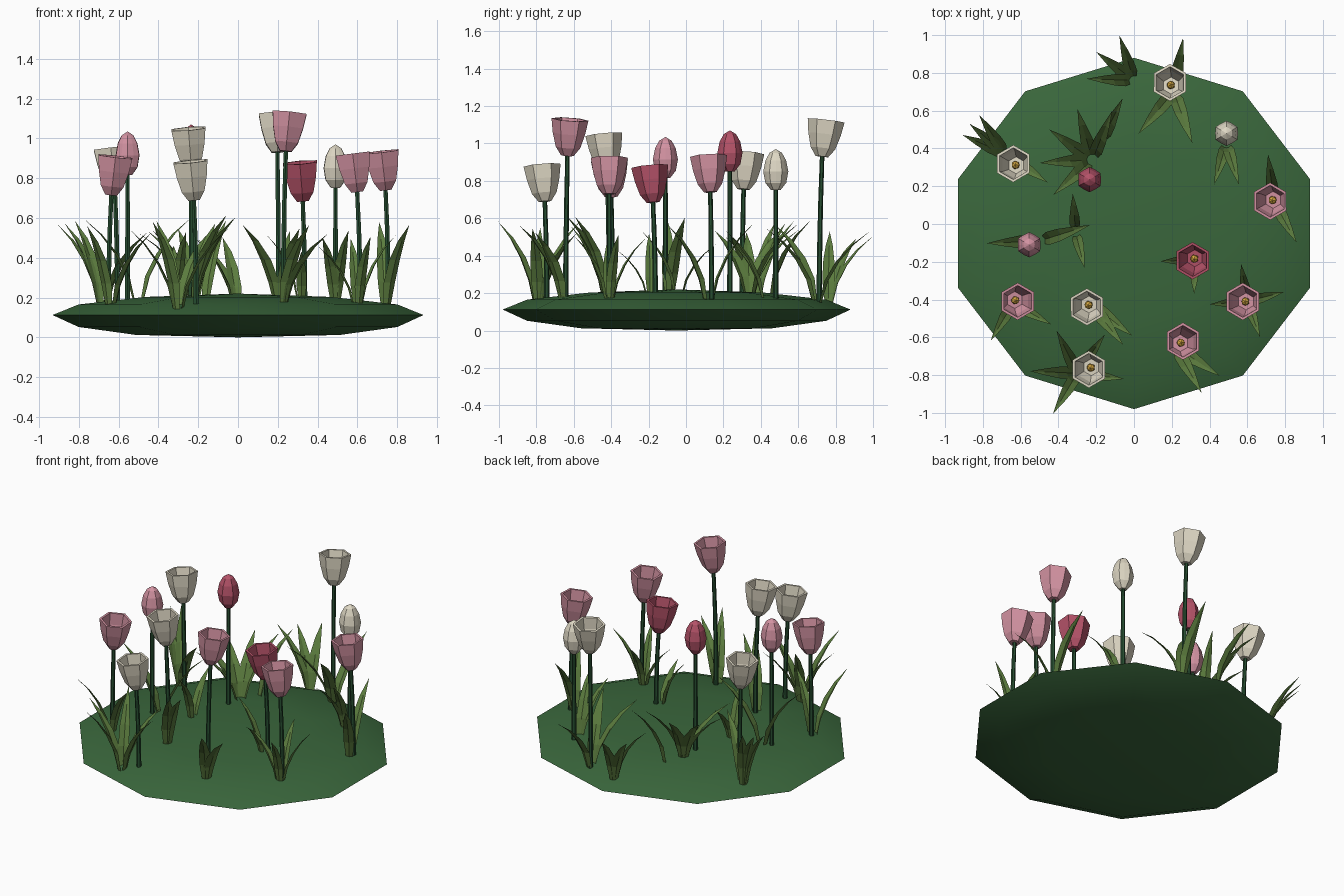
import bpy, bmesh, math, random
from mathutils import Vector

if "Cube" in bpy.data.objects:
    bpy.data.objects.remove(bpy.data.objects["Cube"])

random.seed(4)


def material(name, color):
    m = bpy.data.materials.new(name)
    m.diffuse_color = (*color, 1)
    m.use_nodes = True
    m.node_tree.nodes["Principled BSDF"].inputs["Base Color"].default_value = m.diffuse_color
    return m


GRASS = material("grass green", (0.042, 0.135, 0.045))
STEM = material("stem green", (0.02, 0.075, 0.03))
LEAF = material("leaf olive", (0.105, 0.2, 0.048))
CREAM = material("cream petal", (0.73, 0.68, 0.55))
PINK = material("pink petal", (0.65, 0.29, 0.36))
CRIMSON = material("crimson petal", (0.46, 0.085, 0.14))
YELLOW = material("pollen yellow", (0.65, 0.38, 0.05))


def finish(name, bm, mat):
    me = bpy.data.meshes.new(name)
    bm.to_mesh(me)
    bm.free()
    me.materials.append(mat)
    ob = bpy.data.objects.new(name, me)
    bpy.context.collection.objects.link(ob)
    return ob


def loft(name, rings, mat):
    """Skin a list of rings; a one-point ring closes to a tip."""
    bm = bmesh.new()
    rows = [[bm.verts.new(p) for p in points] for points in rings]
    for a, b in zip(rows, rows[1:]):
        n = max(len(a), len(b))
        for i in range(n):
            j = (i + 1) % n
            quad = [a[i % len(a)], a[j % len(a)], b[j % len(b)], b[i % len(b)]]
            bm.faces.new(list(dict.fromkeys(quad)))
    for row in (rows[0], rows[-1]):
        if len(row) > 2:
            bm.faces.new(row)
    bmesh.ops.recalc_face_normals(bm, faces=bm.faces)
    return finish(name, bm, mat)


def polar(angle, radius=1.0, z=0.0):
    return Vector((radius * math.cos(angle), radius * math.sin(angle), z))


def ring(radius, z, sides=6, ridge=1.0):
    """Regular ring with a corner at the back; ridge scales every other corner."""
    if radius == 0:
        return [Vector((0, 0, z))]
    return [polar(math.pi / 2 + i * math.tau / sides, radius * (ridge if i % 2 else 1), z)
            for i in range(sides)]


def ground(p):
    return 0.215 - 0.085 * min(1, p.x ** 2 + p.y ** 2)


# Grassy mound: ten-sided lens, slightly wider than deep
levels = [(0, 0.22), (0.5, 0.203), (0.86, 0.165), (1, 0.112), (0.86, 0.052), (0.55, 0.012), (0, 0)]
mound = loft("mound", [[Vector((p.x * 0.98, p.y * 0.93 - 0.05, z)) for p in ring(s, 0, 10)]
                       for s, z in levels], GRASS)
bpy.context.view_layer.objects.active = mound
mound.select_set(True)
bpy.ops.object.shade_smooth_by_angle(angle=math.radians(30))

# Petal profiles (radius, height); the cup turns over its rim and back down inside
CUP = [(0.034, 0), (0.066, 0.045), (0.087, 0.12), (0.099, 0.195),
       (0.084, 0.195), (0.074, 0.12), (0.045, 0.055)]
BUD = [(0.025, 0), (0.056, 0.04), (0.067, 0.1), (0.055, 0.16), (0.033, 0.2), (0, 0.22)]


def flower(mat, x, y, z, facing=None):
    """x, y is the middle of the head's top, z its underside; no facing means a closed bud."""
    bud = facing is None
    tilt = Vector() if bud else polar(math.radians(facing), 0.025)
    axis = (tilt + Vector((0, 0, 0.2))).normalized()
    q = Vector((0, 0, 1)).rotation_difference(axis)
    foot = Vector((x, y, z)) - tilt
    profile, sides, ridge = (BUD, 12, 0.9) if bud else (CUP, 6, 1)
    loft("flower_bud" if bud else "flower_cup",
         [[foot + q @ p for p in ring(r, h, sides, ridge)] for r, h in profile], mat)
    if not bud:
        bm = bmesh.new()
        bmesh.ops.create_icosphere(bm, subdivisions=1, radius=0.024)
        for v in bm.verts:
            v.co = foot + q @ (v.co + Vector((0, 0, 0.08)))
        finish("flower_centre", bm, YELLOW)
    # Stem, bowed towards the head
    base = foot - tilt * 0.6
    base.z = ground(base) - 0.03
    top = foot + axis * 0.015
    rings = []
    for i in range(4):
        t = i / 3
        c = base.lerp(top, t * t)
        c.z = base.z + (top.z - base.z) * t
        rings.append([c + p for p in ring(0.015 - 0.003 * t, 0)])
    loft("stem", rings, STEM)


flower(CREAM, 0.19, 0.75, 0.93, 110)
flower(CREAM, -0.64, 0.32, 0.755, 150)
flower(CREAM, -0.25, -0.44, 0.855, 230)
flower(CREAM, -0.24, -0.77, 0.69, 220)
flower(PINK, 0.72, 0.12, 0.74, 205)
flower(PINK, -0.615, -0.41, 0.715, -25)
flower(PINK, 0.26, -0.62, 0.935, 35)
flower(PINK, 0.575, -0.41, 0.73, 180)
flower(CRIMSON, 0.31, -0.195, 0.685, 230)
flower(CRIMSON, -0.235, 0.235, 0.85)
flower(PINK, -0.555, -0.11, 0.815)
flower(CREAM, 0.49, 0.48, 0.75)


def leaf(base, tip, width):
    """Folded blade that rises steeply and arcs out to a point."""
    flat = Vector((tip.x - base.x, tip.y - base.y, 0))
    side = Vector((-flat.y, flat.x, 0)).normalized() * width
    fold = flat.normalized() * width * 0.2
    bm = bmesh.new()
    rows = []
    for s, w in ((0, 0.55), (0.25, 0.95), (0.5, 0.9), (0.75, 0.55)):
        c = base + flat * s ** 1.5
        c.z = base.z + (tip.z - base.z) * (1.3 - 0.3 * s) * s
        rows.append([bm.verts.new(c + p * w) for p in (side - fold, fold, -side - fold)])
    end = bm.verts.new(tip)
    for lo, hi in zip(rows, rows[1:]):
        for i in (0, 1):
            bm.faces.new((lo[i], lo[i + 1], hi[i + 1], hi[i]))
    for i in (0, 1):
        bm.faces.new((rows[-1][i], rows[-1][i + 1], end))
    finish("leaf", bm, LEAF)


def tuft(x, y, reach, aim, spread=0, count=1):
    """Fan of leaves around a heading; long leaves are also taller and broader."""
    for i in range(count):
        step = i / (count - 1) - 0.5 if count > 1 else 0
        heading = polar(math.radians(aim + spread * step))
        base = Vector((x, y, 0)) + heading * 0.02
        base.z = ground(base) - 0.02
        tip = Vector((x, y, 0)) + heading * reach
        tip.z = 0.31 + 0.9 * reach + random.uniform(-0.05, 0.06)
        leaf(base, tip, 0.009 + 0.1 * reach)


tuft(0.21, 0.70, 0.29, 80, 300, 3)
tuft(0, 0.76, 0.25, 143, 70, 3)
tuft(-0.68, 0.37, 0.25, 140, 32, 3)
tuft(-0.68, 0.37, 0.27, -34)
tuft(-0.22, 0.34, 0.28, 145, 154, 5)
tuft(-0.17, 0.44, 0.25, 64)
tuft(-0.5, -0.09, 0.28, 100, 165, 2)
tuft(-0.31, -0.04, 0.2, 9, 170, 2)
tuft(0.49, 0.43, 0.23, 270, 33, 2)
tuft(0.74, 0.12, 0.25, 18, 158, 2)
tuft(0.32, -0.19, 0.18, 226, 87, 2)
tuft(0.6, -0.41, 0.2, 57, 255, 4)
tuft(0.22, -0.65, 0.28, -47, 27, 2)
tuft(-0.23, -0.42, 0.28, -45, 14, 2)
tuft(-0.3, -0.79, 0.25, 116, 246, 5)
tuft(-0.64, -0.42, 0.23, 285, 92, 2)
